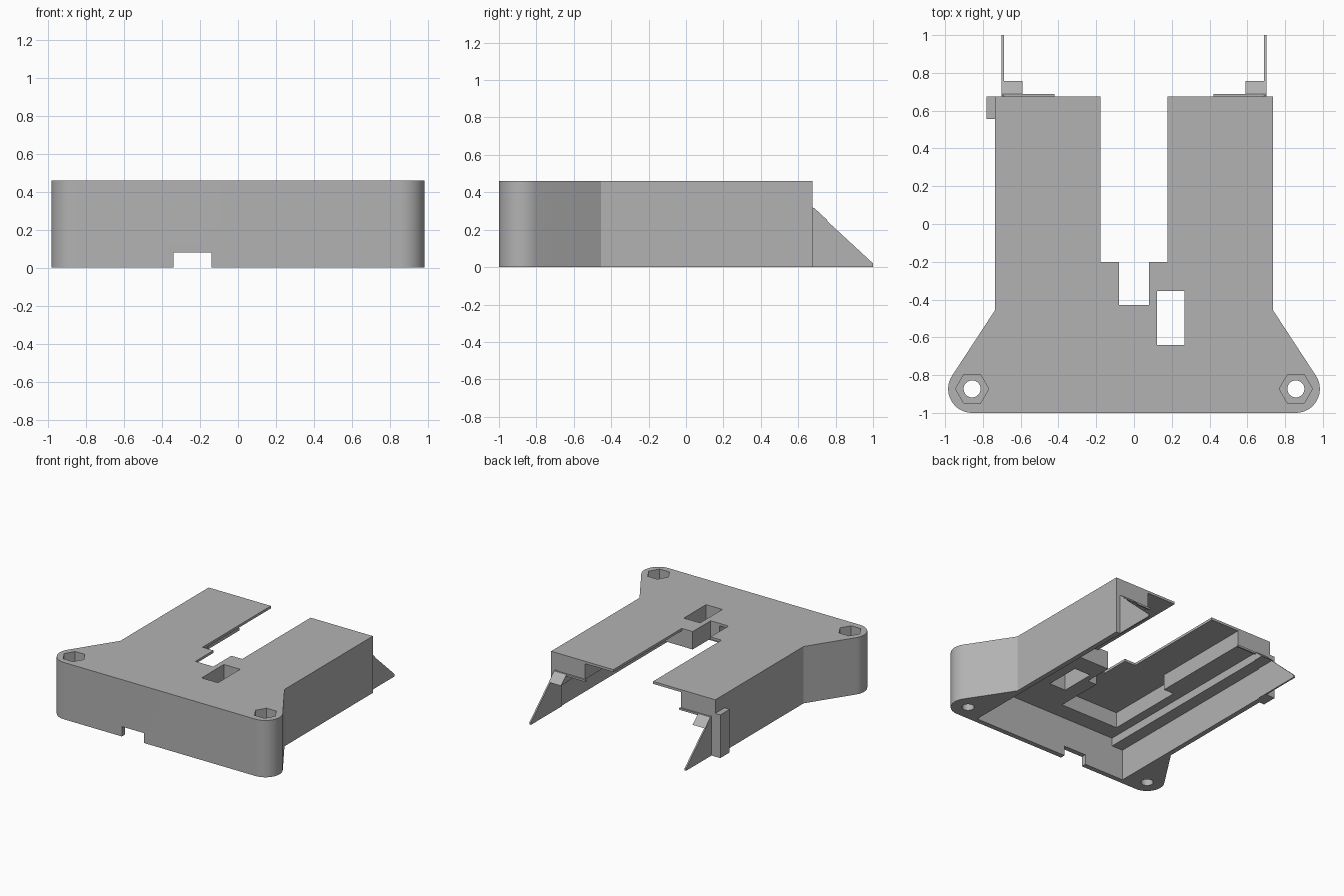
import bpy, bmesh
from math import pi, cos, sin, atan2, acos, hypot, radians

cube = bpy.data.objects.get("Cube")
if cube:
    bpy.data.objects.remove(cube, do_unlink=True)

grey = bpy.data.materials.new("plain_grey")
grey.use_nodes = True
colour = (0.45, 0.45, 0.45, 1)
grey.diffuse_color = colour
grey.node_tree.nodes["Principled BSDF"].inputs["Base Color"].default_value = colour

TOP, SKIN, CEILING, LEDGE = 0.46, 0.44, 0.315, 0.25
ARM, INNER, BACK, FRONT = 0.735, 0.695, 0.675, -1.0
BOSS_X, BOSS_Y, BOSS_R = 0.857, -0.873, 0.127


def prism(name, points, low, high, axis="z"):
    """Extrude a closed outline: (x, y) along z, or (y, z) along x."""
    def place(p, t):
        return (p[0], p[1], t) if axis == "z" else (t, p[0], p[1])
    bm = bmesh.new()
    face = bm.faces.new([bm.verts.new(place(p, low)) for p in points])
    new = bmesh.ops.extrude_face_region(bm, geom=[face])["geom"]
    shift = (0, 0, high - low) if axis == "z" else (high - low, 0, 0)
    bmesh.ops.translate(bm, vec=shift, verts=[v for v in new if isinstance(v, bmesh.types.BMVert)])
    bmesh.ops.recalc_face_normals(bm, faces=bm.faces[:])
    mesh = bpy.data.meshes.new(name)
    bm.to_mesh(mesh)
    bm.free()
    mesh.materials.append(grey)
    obj = bpy.data.objects.new(name, mesh)
    bpy.context.collection.objects.link(obj)
    return obj


def box(name, x0, x1, y0, y1, z0, z1):
    return prism(name, [(x0, y0), (x1, y0), (x1, y1), (x0, y1)], z0, z1)


def ring(cx, cy, r, n):
    return [(cx + r * cos(2 * pi * i / n), cy + r * sin(2 * pi * i / n)) for i in range(n)]


def activate(obj):
    bpy.ops.object.select_all(action="DESELECT")
    obj.select_set(True)
    bpy.context.view_layer.objects.active = obj


def cut(obj, cutter):
    cutter.hide_render = True
    activate(obj)
    mod = obj.modifiers.new("cut", "BOOLEAN")
    mod.operation, mod.solver, mod.object = "DIFFERENCE", "EXACT", cutter
    bpy.ops.object.modifier_apply(modifier=mod.name)
    bpy.data.objects.remove(cutter, do_unlink=True)


# Outline: rounded front corners, slanted shoulders, two arms, stepped slot
dx, dy = ARM - BOSS_X, -0.455 - BOSS_Y
start = atan2(dy, dx) - acos(BOSS_R / hypot(dx, dy))
steps = 16
arc = []
for i in range(steps + 1):
    a = -pi / 2 + (start + pi / 2) * i / steps
    arc.append((BOSS_X + BOSS_R * cos(a), BOSS_Y + BOSS_R * sin(a)))
half = arc + [(ARM, -0.455), (ARM, BACK), (0.178, BACK), (0.178, -0.2), (0.08, -0.2), (0.08, -0.43)]
outline = half + [(-x, y) for x, y in reversed(half)]
body = prism("shell_body", outline, 0, TOP)

# Hollow underside, with ledges along both side walls
cut(body, box("cavity", -INNER, INNER, -0.96, 2, -1, LEDGE))
cut(body, box("upper_cavity", -0.595, 0.595, -0.96, 2, -1, CEILING))
# Thin skin between the arm rails and in the front pocket
cut(body, box("arm_gap", -0.43, 0.43, -0.2, 2, -1, SKIN))
cut(body, box("front_pocket", -0.52, 0, -0.82, -0.17, -1, SKIN))
# Through slot in the top and cable notch in the front wall
cut(body, box("top_slot", 0.122, 0.268, -0.64, -0.355, -1, 1))
cut(body, box("front_notch", -0.34, -0.14, -1.2, -0.9, -1, 0.08))
# Screw holes with hexagonal nut pockets
for s in (-1, 1):
    cut(body, prism("screw_hole", ring(s * BOSS_X, BOSS_Y, 0.045, 32), -1, 1))
    cut(body, prism("nut_pocket", ring(s * BOSS_X, BOSS_Y, 0.088, 6), TOP - 0.14, 1))
activate(body)
bpy.ops.object.shade_smooth_by_angle(angle=radians(25))

# Rear fins, sloped ledge ends and lips on both arms
for side, s in (("left", 1), ("right", -1)):
    prism(side + "_fin", [(0.6, 0), (1, 0), (1, 0.02), (BACK, 0.32), (0.6, 0.32)],
          s * INNER - 0.006, s * INNER + 0.006, "x")
    lo, hi = sorted((s * 0.59, s * 0.7))
    prism(side + "_ledge_end", [(BACK, LEDGE), (0.757, LEDGE), (0.687, CEILING), (BACK, CEILING)],
          lo, hi, "x")
    lo, hi = sorted((s * 0.42, s * 0.7))
    box(side + "_rear_lip", lo, hi, BACK, 0.687, CEILING - 0.015, CEILING)

# Clip post on the outside of the right arm
box("side_clip", -0.78, -ARM, 0.555, BACK, 0, 0.35)
